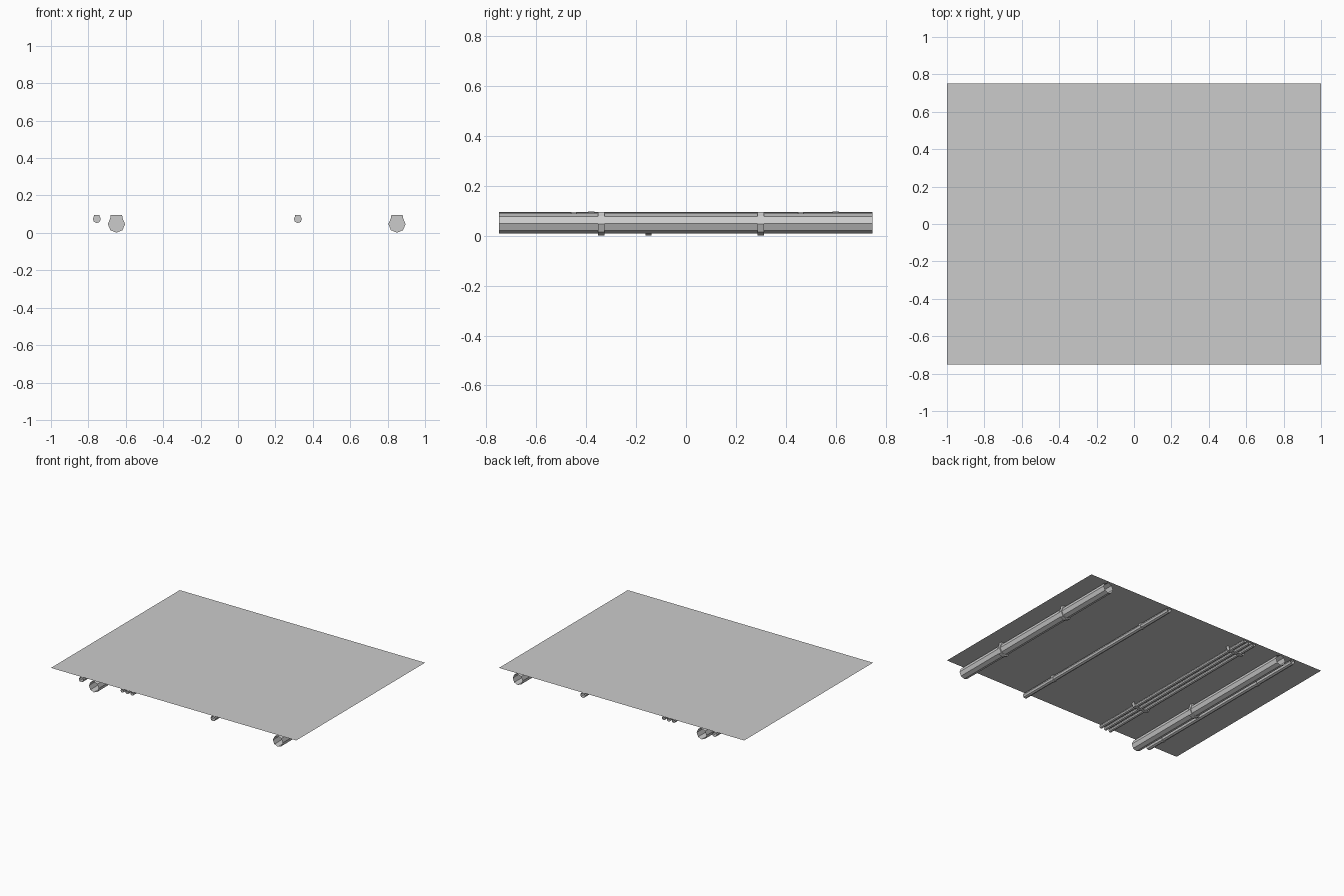
import bpy
import bmesh
from math import sin, cos, pi

cube = bpy.data.objects.get("Cube")
if cube:
    bpy.data.objects.remove(cube)

# One plain grey for everything
grey = bpy.data.materials.new("plain_grey")
grey.use_nodes = True
colour = (0.6, 0.6, 0.6, 1)
grey.diffuse_color = colour
grey.node_tree.nodes["Principled BSDF"].inputs["Base Color"].default_value = colour

CEILING = 0.097
HALF_Y = 0.75


def extrude_profile(name, points, y0, y1, closed=True, capped=False):
    """Sweep an x-z profile along y."""
    bm = bmesh.new()
    front = [bm.verts.new((x, y0, z)) for x, z in points]
    back = [bm.verts.new((x, y1, z)) for x, z in points]
    n = len(points)
    for i in range(n if closed else n - 1):
        j = (i + 1) % n
        bm.faces.new((front[i], front[j], back[j], back[i]))
    if capped:
        bm.faces.new(front)
        bm.faces.new(back[::-1])
    bmesh.ops.recalc_face_normals(bm, faces=bm.faces)
    mesh = bpy.data.meshes.new(name)
    bm.to_mesh(mesh)
    bm.free()
    mesh.materials.append(grey)
    obj = bpy.data.objects.new(name, mesh)
    bpy.context.collection.objects.link(obj)
    return obj


def ring(x, z, r, sides=8):
    """Octagon with a corner pointing straight down."""
    return [(x + r * sin(2 * pi * i / sides), z - r * cos(2 * pi * i / sides))
            for i in range(sides)]


def pipe(name, x, z, r):
    extrude_profile(name, ring(x, z, r), -HALF_Y, HALF_Y - 0.003)


def clamp(name, x, y, z, r, depth):
    """Octagonal collar whose neck rises to the ceiling."""
    octagon = ring(x, z, r)
    neck = 0.66 * r
    top = CEILING - 0.0005
    points = octagon[:4] + [(x + neck, top), (x - neck, top)] + octagon[5:]
    extrude_profile(name, points, y - depth / 2, y + depth / 2, capped=True)


# Ceiling sheet
extrude_profile("ceiling", [(-1, CEILING), (1, CEILING)],
                -HALF_Y, HALF_Y, closed=False)

# Large pipes with their clamps
for side, x, clamp_ys in (("left", 0.85, (-0.34, 0.30)), ("right", -0.65, (-0.15,))):
    pipe(f"large_pipe_{side}", x, 0.05, 0.04)
    for i, y in enumerate(clamp_ys):
        clamp(f"large_clamp_{side}_{i}", x, y, 0.047, 0.046, 0.025)

# Small pipes with their clamps
for side, x, clamp_ys in (("left", 0.32, (-0.45, 0.46)), ("right", -0.755, (-0.60, 0.38))):
    pipe(f"small_pipe_{side}", x, 0.075, 0.0185)
    for i, y in enumerate(clamp_ys):
        clamp(f"small_clamp_{side}_{i}", x, y, 0.074, 0.0215, 0.022)

# Three thin conduits carried by hanging brackets
for i in range(3):
    pipe(f"conduit_{i}", -0.42 + 0.04 * i, 0.082, 0.013)
for i, y in enumerate((-0.38, 0.60)):
    strap = [(-0.45, CEILING), (-0.44, 0.067), (-0.32, 0.067), (-0.31, CEILING)]
    extrude_profile(f"conduit_bracket_{i}", strap, y - 0.013, y + 0.013, closed=False)

# Ceiling sheet faces upward
ceiling = bpy.data.objects["ceiling"].data
if ceiling.polygons[0].normal.z < 0:
    ceiling.flip_normals()
